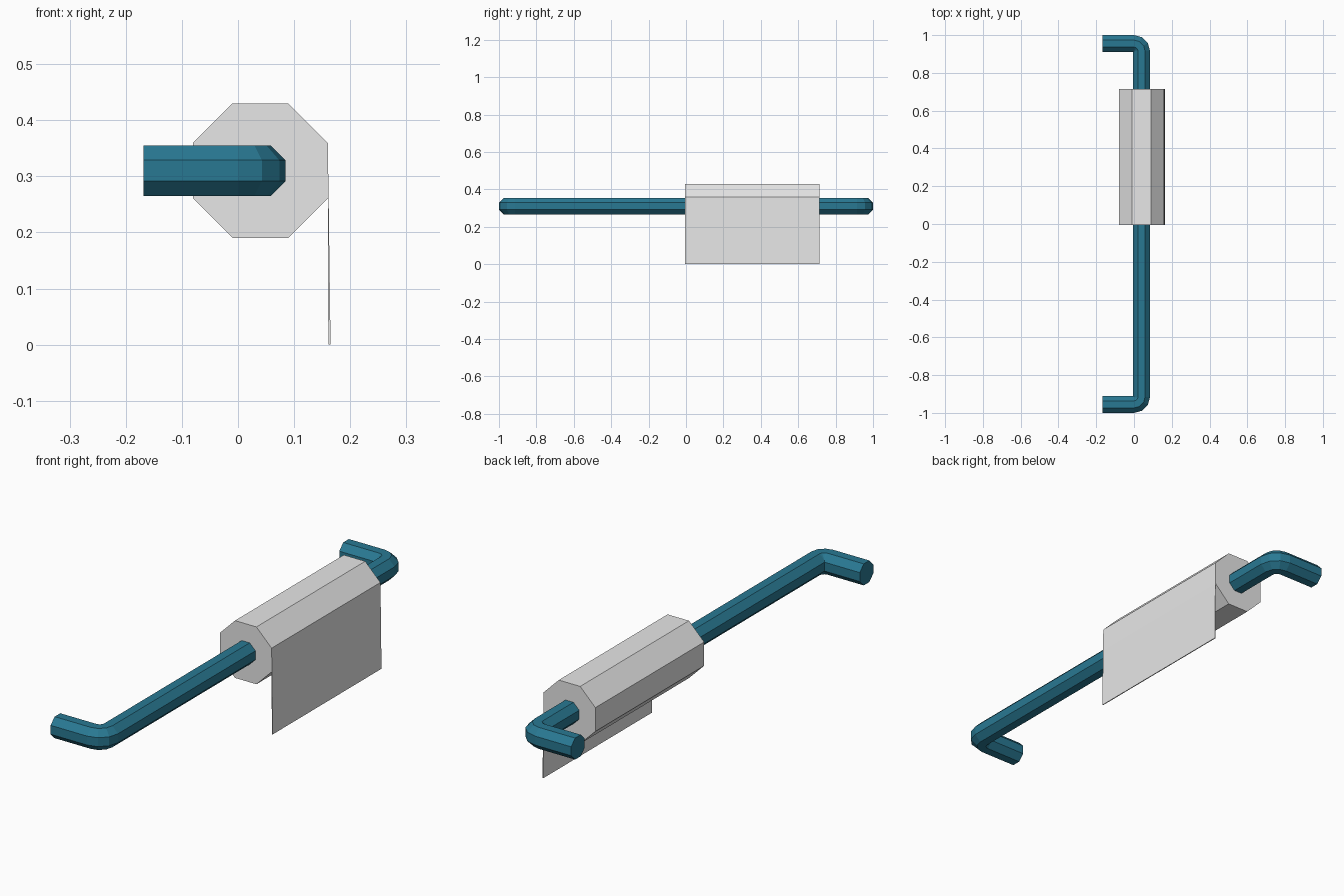
import bpy, bmesh, math
from mathutils import Vector

if "Cube" in bpy.data.objects:
    bpy.data.objects.remove(bpy.data.objects["Cube"])

CX, CZ = 0.04, 0.31          # shared axis of bar and roll
UP = Vector((0, 0, 1))


def material(name, rgb):
    m = bpy.data.materials.new(name)
    m.diffuse_color = (*rgb, 1)
    m.use_nodes = True
    m.node_tree.nodes["Principled BSDF"].inputs["Base Color"].default_value = m.diffuse_color
    return m


teal = material("teal", (0.022, 0.19, 0.29))
paper = material("paper_grey", (0.8, 0.8, 0.8))


def octagon(apothem):
    """Flat-topped octagon as (side, up) pairs."""
    r = apothem / math.cos(math.pi / 8)
    return [(r * math.cos(math.pi / 8 + i * math.pi / 4),
             r * math.sin(math.pi / 8 + i * math.pi / 4)) for i in range(8)]


def loft(name, rings, mat):
    """Skin a list of matching rings into one closed solid."""
    bm = bmesh.new()
    rows = [[bm.verts.new(p) for p in ring] for ring in rings]
    n = len(rows[0])
    for a, b in zip(rows, rows[1:]):
        for i in range(n):
            j = (i + 1) % n
            bm.faces.new((a[i], a[j], b[j], b[i]))
    bm.faces.new(rows[0])
    bm.faces.new(rows[-1])
    bmesh.ops.recalc_face_normals(bm, faces=bm.faces)
    me = bpy.data.meshes.new(name)
    bm.to_mesh(me)
    bm.free()
    me.materials.append(mat)
    ob = bpy.data.objects.new(name, me)
    bpy.context.collection.objects.link(ob)
    return ob


def extrude_y(name, profile, y0, y1, mat):
    return loft(name, [[(x, y, z) for x, z in profile] for y in (y0, y1)], mat)


# Holder bar: (point, outward side) stations for one bent end, then mirrored
BEND = 0.04
half = [(Vector((-0.168, 0.955, CZ)), Vector((0, 1, 0)))]
for k in range(4):
    a = math.radians(30 * k)
    side = Vector((math.sin(a), math.cos(a), 0))
    half.append((Vector((CX - BEND, 0.955 - BEND, CZ)) + side * BEND, side))


def flip(v):
    return Vector((v.x, -v.y, v.z))


stations = half + [(flip(p), flip(s)) for p, s in reversed(half)]
loft("holder_bar",
     [[p + s * u + UP * v for u, v in octagon(0.045)] for p, s in stations], teal)

# Paper roll
Y0, Y1 = -0.006, 0.714
extrude_y("paper_roll", [(CX + u, CZ + v) for u, v in octagon(0.12)], Y0, Y1, paper)

# Hanging sheet: thin wedge running down from the roll's right face
extrude_y("hanging_sheet",
          [(0.16, 0.36), (0.1615, 0.26), (0.165, 0), (0.161, 0), (0.16, 0.26)],
          Y0, Y1, paper)
